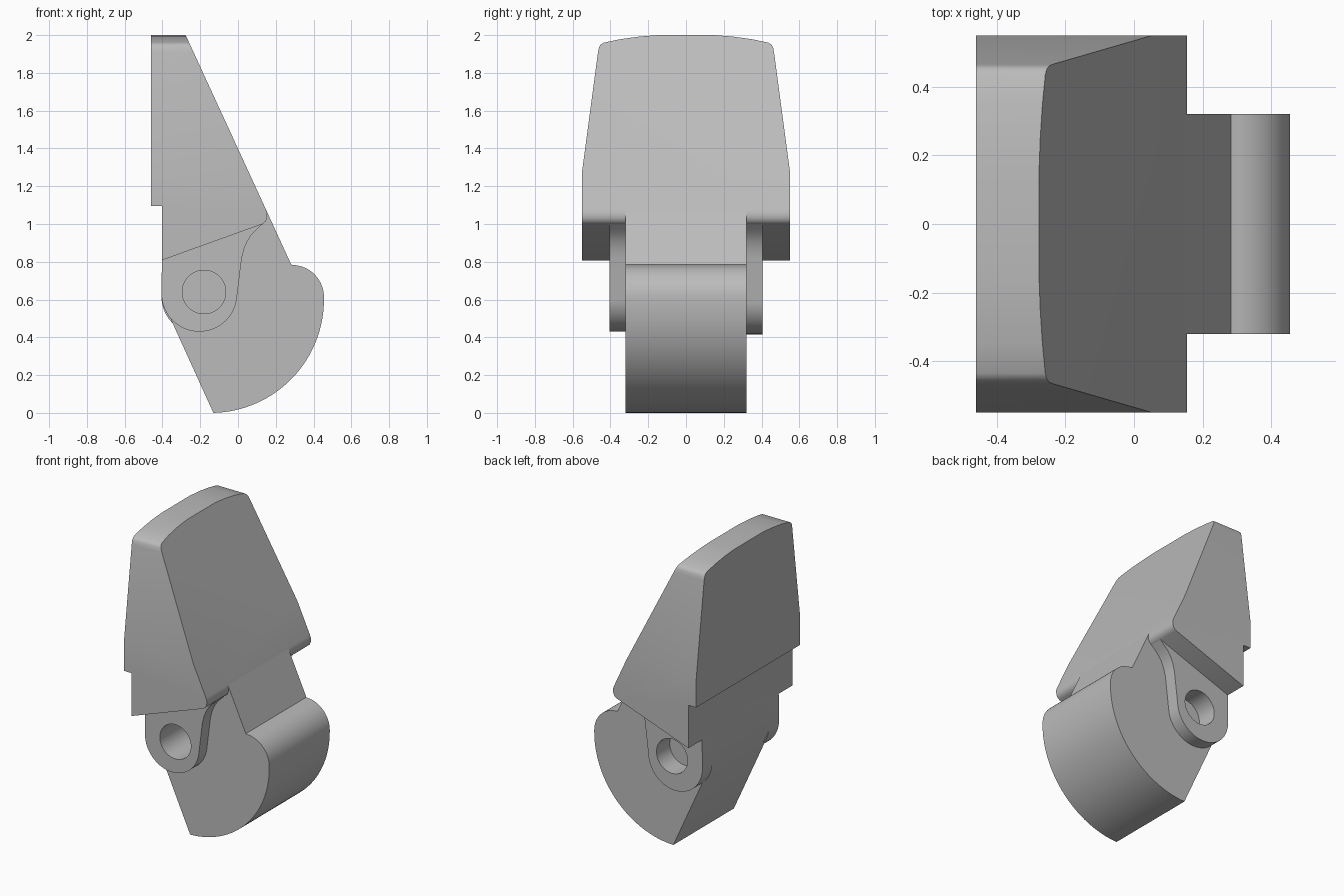
import bpy
import bmesh
from math import cos, sin, radians

cube = bpy.data.objects.get("Cube")
if cube:
    bpy.data.objects.remove(cube, do_unlink=True)

grey = bpy.data.materials.new("plain grey")
grey.use_nodes = True
grey.diffuse_color = (0.5, 0.5, 0.5, 1)
grey.node_tree.nodes["Principled BSDF"].inputs["Base Color"].default_value = (0.5, 0.5, 0.5, 1)


def arc(cx, cz, r, start, end, n=16):
    angles = [radians(start + (end - start) * i / n) for i in range(n + 1)]
    return [(cx + r * cos(a), cz + r * sin(a)) for a in angles]


def extrude(name, profile, low, high, axis="y"):
    """Extrude an outline along y (points are x, z) or along x (points are y, z)."""
    bm = bmesh.new()
    place = (lambda u, w, d: (u, d, w)) if axis == "y" else (lambda u, w, d: (d, u, w))
    face = bm.faces.new([bm.verts.new(place(u, w, low)) for u, w in profile])
    moved = bmesh.ops.extrude_face_region(bm, geom=[face])["geom"]
    shift = (0, high - low, 0) if axis == "y" else (high - low, 0, 0)
    bmesh.ops.translate(bm, vec=shift, verts=[g for g in moved if isinstance(g, bmesh.types.BMVert)])
    bmesh.ops.recalc_face_normals(bm, faces=bm.faces)
    mesh = bpy.data.meshes.new(name)
    bm.to_mesh(mesh)
    bm.free()
    mesh.materials.append(grey)
    obj = bpy.data.objects.new(name, mesh)
    bpy.context.collection.objects.link(obj)
    return obj


def activate(obj):
    bpy.ops.object.select_all(action="DESELECT")
    obj.select_set(True)
    bpy.context.view_layer.objects.active = obj


def cut(obj, tool, operation):
    activate(obj)
    mod = obj.modifiers.new("cut", "BOOLEAN")
    mod.operation, mod.object, mod.solver = operation, tool, "EXACT"
    bpy.ops.object.modifier_apply(modifier=mod.name)


# Tapered upper block: side profile trimmed by the front outline
side = [(-0.46, 2.1), (-0.323, 2.1), (0.148, 1.077), (0.155, 1.055), (0.153, 1.03),
        (0.145, 1.012), (0.13, 1.0), (-0.403, 0.808), (-0.403, 1.095), (-0.46, 1.095)]
block = extrude("upper_block", side, -0.6, 0.6)
half = [(0.55, 0.5), (0.55, 1.28), (0.466, 1.91), (0.461, 1.935), (0.452, 1.95),
        (0.435, 1.96), (0.35, 1.978), (0.25, 1.992), (0.15, 2.0)]
outline = half + [(-y, z) for y, z in reversed(half)]
trim = extrude("outline_cutter", outline, -0.7, 0.7, "x")
cut(block, trim, "INTERSECT")
bpy.data.objects.remove(trim, do_unlink=True)

# Lower body with the rounded nose and the large curved belly
body_profile = [(-0.39, 0.95), (-0.1, 1.2), (0.145, 1.083), (0.282, 0.785)]
body_profile += arc(0.285, 0.613, 0.17, 88, 0) + arc(-0.145, 0.6, 0.6, 0, -88.6, 32)
body_profile += [(-0.403, 0.6), (-0.403, 0.85)]
body = extrude("lower_body", body_profile, -0.32, 0.32)


# Hinge bosses on both sides, blending into the underside of the block
def boss(name, low, high, drop):
    profile = [(-0.395, 0.85), (-0.403, 0.8)]
    profile += arc(-0.205, 0.63 - drop, 0.2, 180, 350, 28)
    profile += [(0.02, 0.82), (0.033, 0.87), (0.05, 0.91), (0.073, 0.945),
                (0.1, 0.972), (0.13, 1.0), (0.06, 1.03)]
    return extrude(name, profile, low, high)


bosses = [boss("front_boss", -0.405, -0.3, 0), boss("back_boss", 0.3, 0.405, 0.014)]

# Blind pin holes, deeper on the front side
for low, high, part in ((-0.5, 0.0, bosses[0]), (0.265, 0.5, bosses[1])):
    pin = extrude("pin_cutter", arc(-0.18, 0.64, 0.115, 0, 352.5, 47), low, high)
    cut(part, pin, "DIFFERENCE")
    cut(body, pin, "DIFFERENCE")
    bpy.data.objects.remove(pin, do_unlink=True)

for obj in [block, body] + bosses:
    activate(obj)
    bpy.ops.object.shade_smooth_by_angle(angle=radians(32))
